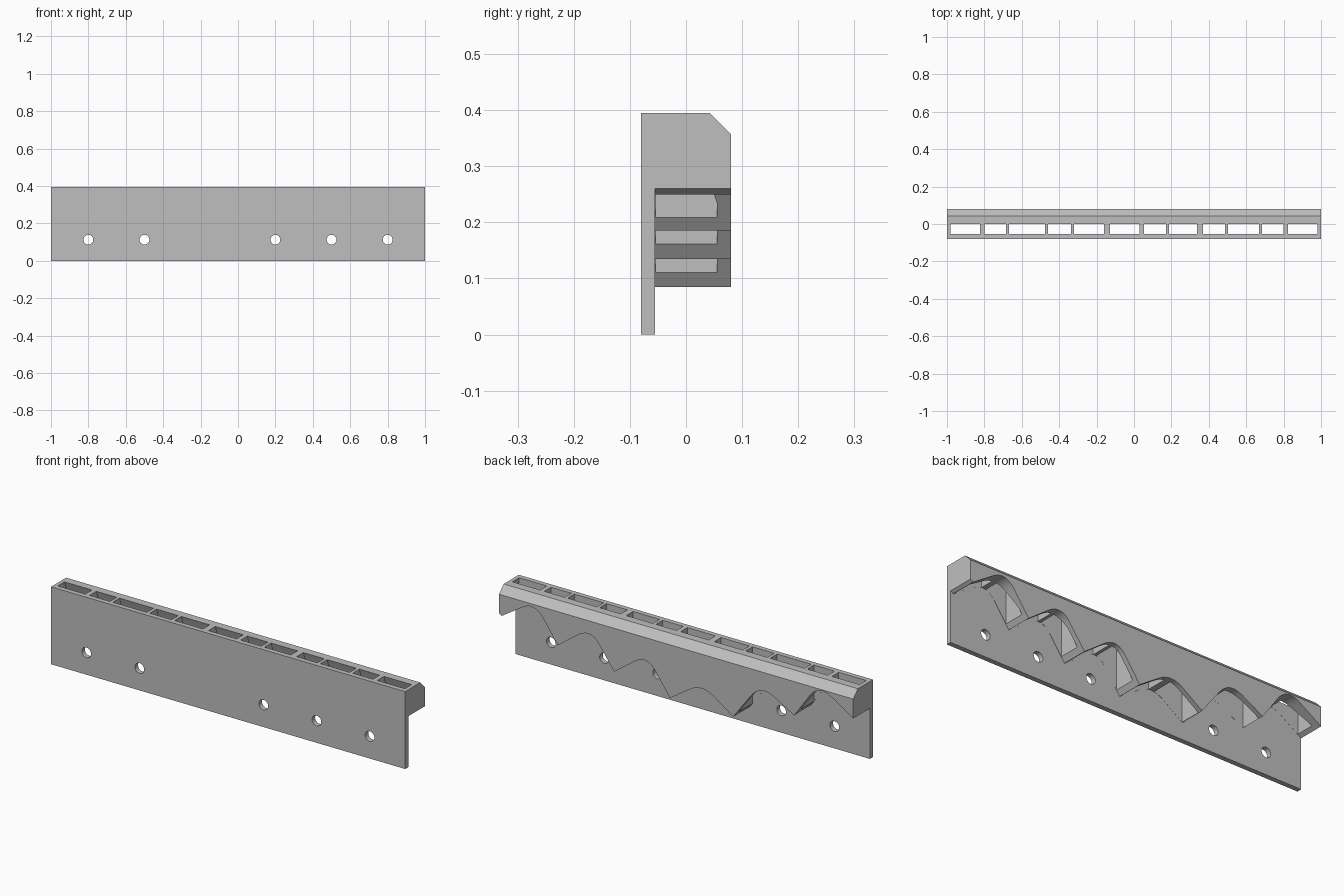
import bpy, bmesh
from mathutils import Vector

cube = bpy.data.objects.get("Cube")
if cube:
    bpy.data.objects.remove(cube, do_unlink=True)

grey = bpy.data.materials.new("plain grey")
grey.use_nodes = True
grey.diffuse_color = (0.52, 0.52, 0.52, 1)
grey.node_tree.nodes["Principled BSDF"].inputs["Base Color"].default_value = grey.diffuse_color


def add_prism(bm, outline, depth):
    """Close an outline and extrude it along depth."""
    face = bm.faces.new([bm.verts.new(p) for p in outline])
    ext = bmesh.ops.extrude_face_region(bm, geom=[face], use_keep_orig=True)
    moved = [v for v in ext["geom"] if isinstance(v, bmesh.types.BMVert)]
    bmesh.ops.translate(bm, verts=moved, vec=depth)


def finish(bm, name):
    bmesh.ops.recalc_face_normals(bm, faces=bm.faces[:])
    mesh = bpy.data.meshes.new(name)
    bm.to_mesh(mesh)
    bm.free()
    mesh.materials.append(grey)
    obj = bpy.data.objects.new(name, mesh)
    bpy.context.collection.objects.link(obj)
    return obj


def cut(target, cutter):
    mod = target.modifiers.new("cut", "BOOLEAN")
    mod.operation = "DIFFERENCE"
    mod.solver = "EXACT"
    mod.object = cutter
    bpy.context.view_layer.objects.active = target
    bpy.ops.object.modifier_apply(modifier=mod.name)
    bpy.data.objects.remove(cutter, do_unlink=True)


# Long bar with a chamfered back top edge
FRONT, BACK, TOP, WALL = -0.08, 0.08, 0.395, -0.055
bm = bmesh.new()
section = [(FRONT, 0), (BACK, 0), (BACK, 0.357), (0.042, TOP), (FRONT, TOP)]
add_prism(bm, [(-1, y, z) for y, z in section], (2, 0, 0))
rail = finish(bm, "toothed_rail")

# Toothed underside with rounded notches, leaving the thin front plate
valleys = [(0.985, 0.25), (0.668, 0.185), (0.35, 0.135), (0.035, 0.085),
           (-0.322, 0.085), (-0.667, 0.185), (-1, 0.258)]
corners = [(0.8, 0.37), (0.483, 0.32), (0.165, 0.27),
           (-0.145, 0.205), (-0.475, 0.29), (-0.805, 0.38)]
wave = [Vector(p) for p in ((1.1, -0.1), (1.1, 0.26), (1, 0.26), valleys[0])]
for a, c, b in zip(valleys, corners, valleys[1:]):
    a, c, b = Vector(a), Vector(c), Vector(b)
    p, q = c.lerp(a, 0.38), c.lerp(b, 0.38)
    for i in range(11):
        t = i / 10
        wave.append(p.lerp(c, t).lerp(c.lerp(q, t), t))
    wave.append(b)
wave += [Vector((-1.1, 0.258)), Vector((-1.1, -0.1))]
bm = bmesh.new()
add_prism(bm, [(p.x, WALL, p.y) for p in wave], (0, 0.2, 0))
cut(rail, finish(bm, "wave_cutter"))

# Hollow pockets between the cross ribs, narrower at the top
pockets = [(-0.98, -0.824), (-0.8, -0.685), (-0.669, -0.477), (-0.46, -0.337),
           (-0.32, -0.16), (-0.128, 0.03), (0.053, 0.17), (0.187, 0.337),
           (0.369, 0.487), (0.503, 0.668), (0.685, 0.8), (0.824, 0.98)]
front = WALL + 0.0005
pocket_section = [(front, 0.01), (0.055, 0.01), (0.055, 0.235),
                  (0, TOP), (0, 0.45), (front, 0.45)]
bm = bmesh.new()
for x0, x1 in pockets:
    add_prism(bm, [(x0, y, z) for y, z in pocket_section], (x1 - x0, 0, 0))
cut(rail, finish(bm, "pocket_cutter"))

# Round screw holes through the front plate
for x in (-0.8, -0.5, 0.2, 0.5, 0.8):
    bpy.ops.mesh.primitive_cylinder_add(vertices=32, radius=0.026, depth=0.09,
                                        location=(x, -0.07, 0.113),
                                        rotation=(1.5708, 0, 0))
    cut(rail, bpy.context.object)

bpy.ops.object.select_all(action="DESELECT")
rail.select_set(True)
bpy.context.view_layer.objects.active = rail
bpy.ops.object.shade_smooth_by_angle(angle=0.35)
